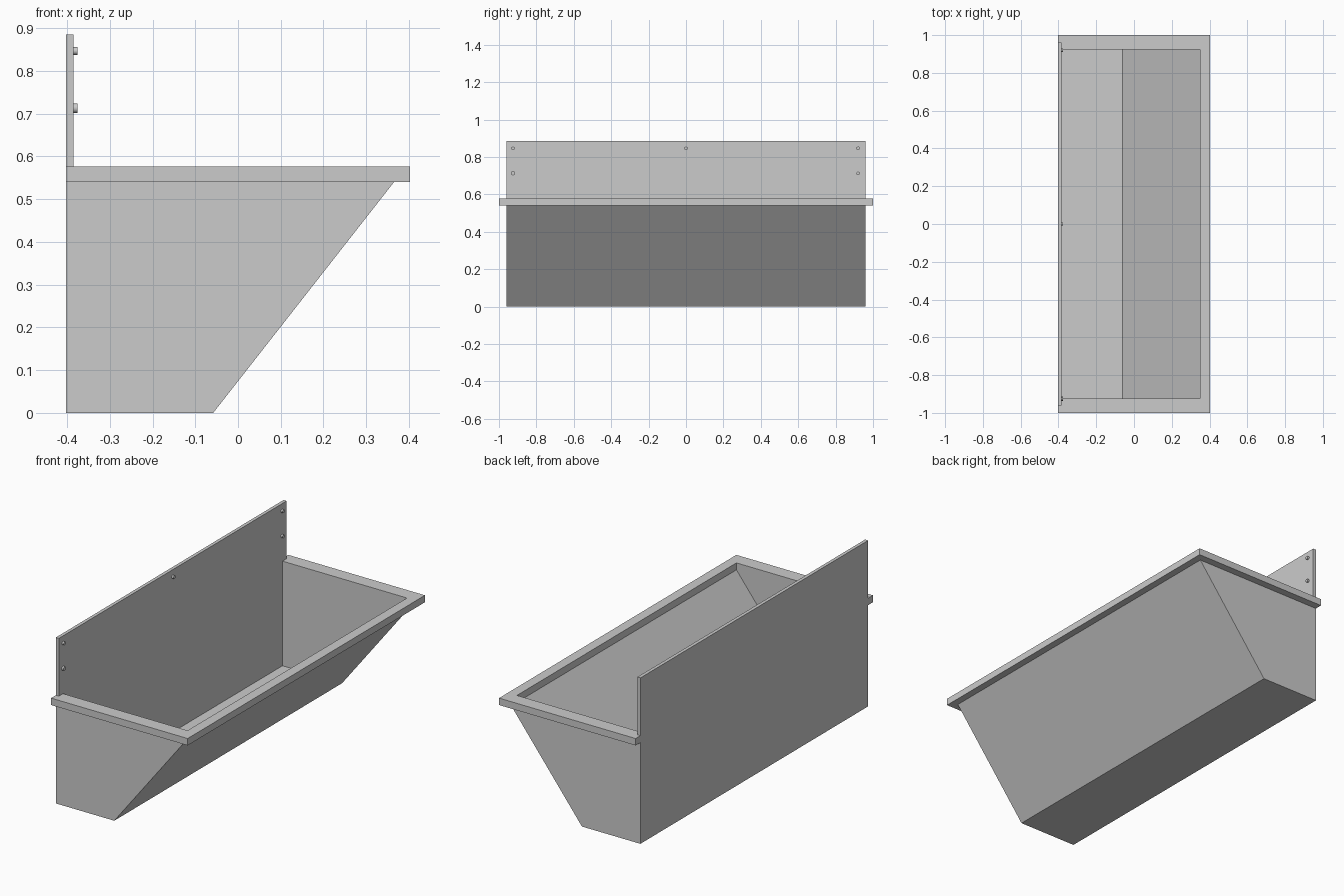
import bpy, bmesh, math

if "Cube" in bpy.data.objects:
    bpy.data.objects.remove(bpy.data.objects["Cube"])


def prism(name, outline, axis, start, end):
    """Extrude a closed outline along y (outline in x,z) or z (outline in x,y)."""
    bm = bmesh.new()
    if axis == 'Y':
        pts = [(a, start, b) for a, b in outline]
        move = (0, end - start, 0)
    else:
        pts = [(a, b, start) for a, b in outline]
        move = (0, 0, end - start)
    face = bm.faces.new([bm.verts.new(p) for p in pts])
    new = bmesh.ops.extrude_face_region(bm, geom=[face])['geom']
    bmesh.ops.translate(bm, vec=move,
                        verts=[v for v in new if isinstance(v, bmesh.types.BMVert)])
    bmesh.ops.recalc_face_normals(bm, faces=bm.faces)
    mesh = bpy.data.meshes.new(name)
    bm.to_mesh(mesh)
    bm.free()
    obj = bpy.data.objects.new(name, mesh)
    bpy.context.collection.objects.link(obj)
    return obj


BACK, PANEL = -0.403, -0.385        # back and front face of the splash panel
RIM_LOW, RIM_TOP = 0.54, 0.577

# Trough body with tall back panel, all one folded profile
body = prism("trough_body",
             [(BACK, 0), (-0.058, 0), (0.365, RIM_LOW), (PANEL, RIM_LOW),
              (PANEL, 0.885), (BACK, 0.885)], 'Y', -0.96, 0.96)

# Basin hollow
hollow = prism("basin_cutter",
               [(PANEL, 0.019), (-0.06, 0.019), (0.35, RIM_LOW),
                (0.35, 0.6), (PANEL, 0.6)], 'Y', -0.925, 0.925)
hollow.hide_render = True
hollow.hide_viewport = False
cut = body.modifiers.new("basin", 'BOOLEAN')
cut.operation = 'DIFFERENCE'
cut.solver = 'EXACT'
cut.object = hollow
bpy.context.view_layer.objects.active = body
bpy.ops.object.modifier_apply(modifier=cut.name)
bpy.data.objects.remove(hollow)

# Three-sided rim, notched round the back panel
half = [(BACK, 0.96), (PANEL, 0.96), (PANEL, 0.925), (0.35, 0.925)]
outer = [(0.403, -1), (0.403, 1), (BACK, 1)]
prism("rim", [(BACK, -1)] + outer + half + [(x, -y) for x, y in reversed(half)],
      'Z', RIM_LOW, RIM_TOP)

# Fixing screws on the panel
for i, (y, z, r) in enumerate([(-0.925, 0.847, 0.009), (0, 0.847, 0.009),
                               (0.92, 0.847, 0.009), (-0.925, 0.713, 0.011),
                               (0.92, 0.713, 0.009)]):
    bpy.ops.mesh.primitive_cylinder_add(vertices=24, radius=r, depth=0.014,
                                        location=(-0.382, y, z),
                                        rotation=(0, math.pi / 2, 0))
    bpy.context.object.name = f"screw_{i + 1}"
    bpy.ops.object.shade_smooth_by_angle()
